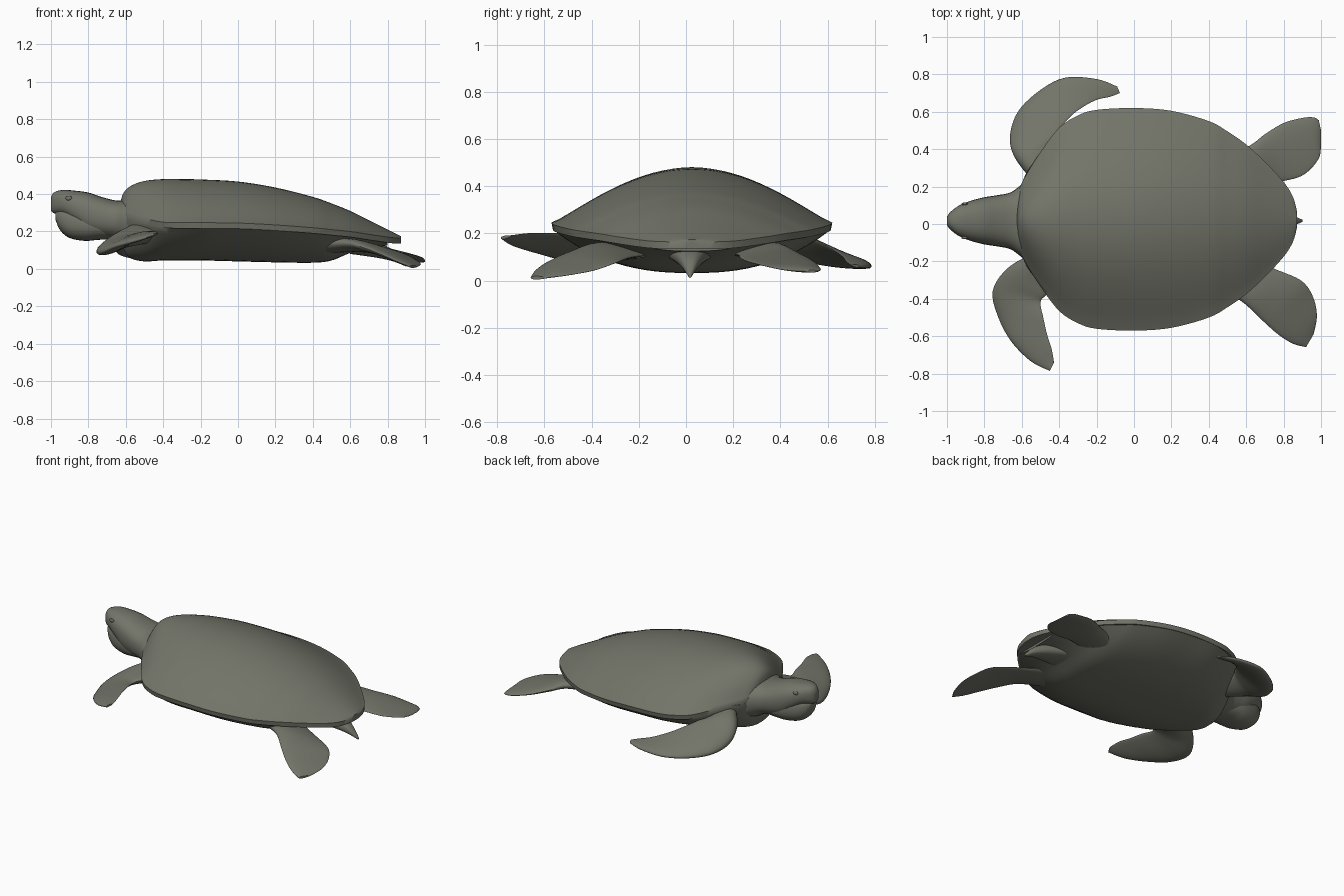
import bpy, bmesh, math
from mathutils import Vector

cube = bpy.data.objects.get("Cube")
if cube:
    bpy.data.objects.remove(cube)

# One flat olive grey for the whole animal
skin = bpy.data.materials.new("olive_grey")
skin.use_nodes = True
olive = (0.17, 0.175, 0.14, 1)
skin.diffuse_color = olive
bsdf = skin.node_tree.nodes["Principled BSDF"]
bsdf.inputs["Base Color"].default_value = olive
bsdf.inputs["Roughness"].default_value = 0.8

MID = 0.025  # the body leans slightly to the left


def finish(name, bm):
    bmesh.ops.recalc_face_normals(bm, faces=bm.faces[:])
    mesh = bpy.data.meshes.new(name)
    bm.to_mesh(mesh)
    bm.free()
    obj = bpy.data.objects.new(name, mesh)
    bpy.context.collection.objects.link(obj)
    mesh.materials.append(skin)
    bpy.ops.object.select_all(action="DESELECT")
    obj.select_set(True)
    bpy.context.view_layer.objects.active = obj
    bpy.ops.object.shade_smooth_by_angle(angle=math.radians(50))
    return obj


def smooth_stations(stations, steps=5):
    """Interpolate rows of station values with a smooth spline."""
    rows = []
    last = len(stations) - 1
    for i in range(last):
        a, b, c, d = (stations[min(max(i + k, 0), last)] for k in (-1, 0, 1, 2))
        for s in range(steps):
            t = s / steps
            rows.append([q + t / 2 * (r - p + t * (2 * p - 5 * q + 4 * r - v
                         + t * (3 * (q - r) + v - p)))
                         for p, q, r, v in zip(a, b, c, d)])
    rows.append(list(stations[last]))
    return rows


def loft(name, stations, section):
    """Skin closed rings made by section(row) and cap both ends."""
    bm = bmesh.new()
    rings = [[bm.verts.new(p) for p in section(row)]
             for row in smooth_stations(stations)]
    n = len(rings[0])
    for a, b in zip(rings, rings[1:]):
        for j in range(n):
            k = (j + 1) % n
            bm.faces.new((a[j], a[k], b[k], b[j]))
    for ring in (rings[0], rings[-1]):
        hub = bm.verts.new(sum((v.co for v in ring), Vector()) / n)
        for j in range(n):
            bm.faces.new((ring[j], ring[(j + 1) % n], hub))
    return finish(name, bm)


def arch(row, inner, outer, lip):
    """Arched section with a closing side moved by lip."""
    x, w, rim, peak = row
    us = [j / 14 - 1 for j in range(29)]
    curve = [(x, MID + w * u, rim + (peak - rim) * (1 - abs(u) ** inner) ** outer)
             for u in us]
    back = [(x, MID + w * u, rim + lip) for u in (0.99, 0.5, 0, -0.5, -0.99)]
    return curve + back


ANGLES = [math.tau * j / 28 for j in range(28)]


def square(value):
    """Push a sine or cosine outwards for a fuller oval."""
    return math.copysign(abs(value) ** 0.85, value)


def oval(row):
    """Upright oval section: x, half width, bottom, top."""
    x, w, low, high = row
    return [(x, MID - 0.008 + w * square(math.cos(a)),
             (low + high) / 2 + (high - low) / 2 * square(math.sin(a))) for a in ANGLES]


def blade(row):
    """Flipper section between two edge points, thicker at the first."""
    lead, trail, thick = Vector(row[:3]), Vector(row[3:6]), row[6]
    half = (lead - trail) / 2
    side = half.normalized()
    up = Vector((0, 0, 1))
    up = (up - side * up.dot(side)).normalized()
    return [(lead + trail) / 2 + half * math.cos(a)
            + up * thick * math.sin(a) * (0.75 + 0.3 * math.cos(a)) for a in ANGLES]


# Domed shell: x, half width, rim height, peak height
loft("shell", [
    (-.625, .09, .31, .37), (-.61, .17, .3, .41), (-.57, .25, .285, .445),
    (-.5, .36, .27, .47), (-.4, .49, .25, .48), (-.3, .555, .247, .48),
    (-.2, .585, .247, .478), (0, .595, .245, .467), (.2, .58, .235, .435),
    (.4, .525, .22, .385), (.5, .47, .21, .35), (.6, .4, .2, .31),
    (.7, .308, .185, .26), (.8, .2, .17, .21), (.85, .12, .165, .185),
    (.872, .04, .165, .175)],
    lambda r: arch(r, 2, 1.2, -0.03))

# Belly running up to the shell rim: x, half width, rim height, lowest height
loft("belly", [
    (-.62, .12, .22, .12), (-.58, .24, .25, .06), (-.5, .35, .24, .04),
    (-.4, .48, .22, .045), (-.2, .575, .217, .045), (0, .585, .215, .04),
    (.2, .57, .205, .035), (.4, .51, .19, .033), (.5, .455, .18, .045),
    (.6, .385, .17, .085), (.7, .29, .155, .112), (.8, .18, .14, .125)],
    lambda r: arch(r, 2.6, 1, 0.02))

# Skull running back into the neck: x, half width, bottom, top
loft("head_and_neck", [
    (-1, .022, .31, .385), (-.982, .047, .297, .41), (-.935, .082, .285, .422),
    (-.87, .108, .235, .418), (-.8, .126, .18, .408), (-.73, .137, .165, .385),
    (-.66, .152, .155, .367), (-.6, .195, .13, .365), (-.5, .27, .1, .37)], oval)

# Lower jaw and throat, nearly flush with the skull
loft("lower_jaw", [
    (-.975, .035, .26, .31), (-.95, .063, .205, .33), (-.9, .09, .165, .34),
    (-.82, .112, .15, .33), (-.75, .118, .155, .31), (-.66, .11, .16, .28)], oval)

# Eyes
for side, label in ((1, "left"), (-1, "right")):
    bm = bmesh.new()
    bmesh.ops.create_uvsphere(bm, u_segments=16, v_segments=10, radius=0.015)
    bmesh.ops.scale(bm, vec=(1.2, .5, .8), verts=bm.verts[:])
    bmesh.ops.translate(bm, vec=(-.905, MID - .008 + side * .09, .378), verts=bm.verts[:])
    finish(label + "_eye", bm)

# Flippers: leading edge point, trailing edge point, half thickness
loft("left_front_flipper", [
    (-.56, .25, .2, -.38, .3, .2, .08), (-.64, .36, .17, -.44, .42, .2, .07),
    (-.662, .47, .11, -.42, .47, .2, .055), (-.62, .6, .075, -.38, .53, .18, .042),
    (-.51, .71, .06, -.31, .6, .145, .032), (-.37, .782, .06, -.21, .66, .105, .024),
    (-.2, .775, .06, -.13, .68, .08, .016), (-.09, .735, .06, -.075, .7, .065, .007)], blade)

loft("right_front_flipper", [
    (-.55, -.16, .2, -.38, -.3, .2, .08), (-.68, -.24, .14, -.47, -.38, .2, .06),
    (-.755, -.36, .09, -.5, -.42, .19, .046), (-.725, -.5, .09, -.485, -.5, .2, .034),
    (-.655, -.63, .12, -.465, -.59, .2, .024), (-.55, -.735, .15, -.44, -.67, .2, .016),
    (-.45, -.785, .18, -.428, -.74, .19, .008)], blade)

loft("left_rear_flipper", [
    (.38, .34, .13, .52, .17, .11, .05), (.6, .41, .14, .69, .22, .11, .04),
    (.7, .48, .11, .81, .232, .095, .03), (.8, .54, .08, .91, .265, .08, .024),
    (.9, .567, .055, .985, .345, .06, .018), (.96, .57, .045, 1, .42, .045, .013),
    (.988, .555, .04, 1, .5, .04, .006)], blade)

loft("right_rear_flipper", [
    (.38, -.3, .13, .54, -.13, .11, .05), (.57, -.41, .14, .73, -.23, .1, .04),
    (.68, -.51, .11, .89, -.3, .075, .03), (.77, -.59, .075, .955, -.385, .045, .022),
    (.85, -.64, .04, .978, -.49, .025, .016), (.92, -.658, .012, .96, -.59, .012, .009)], blade)

# Short drooping tail
loft("tail", [
    (.6, .1, .08, .15), (.74, .065, .06, .14), (.83, .035, .04, .1),
    (.9, .006, .012, .025)], oval)
